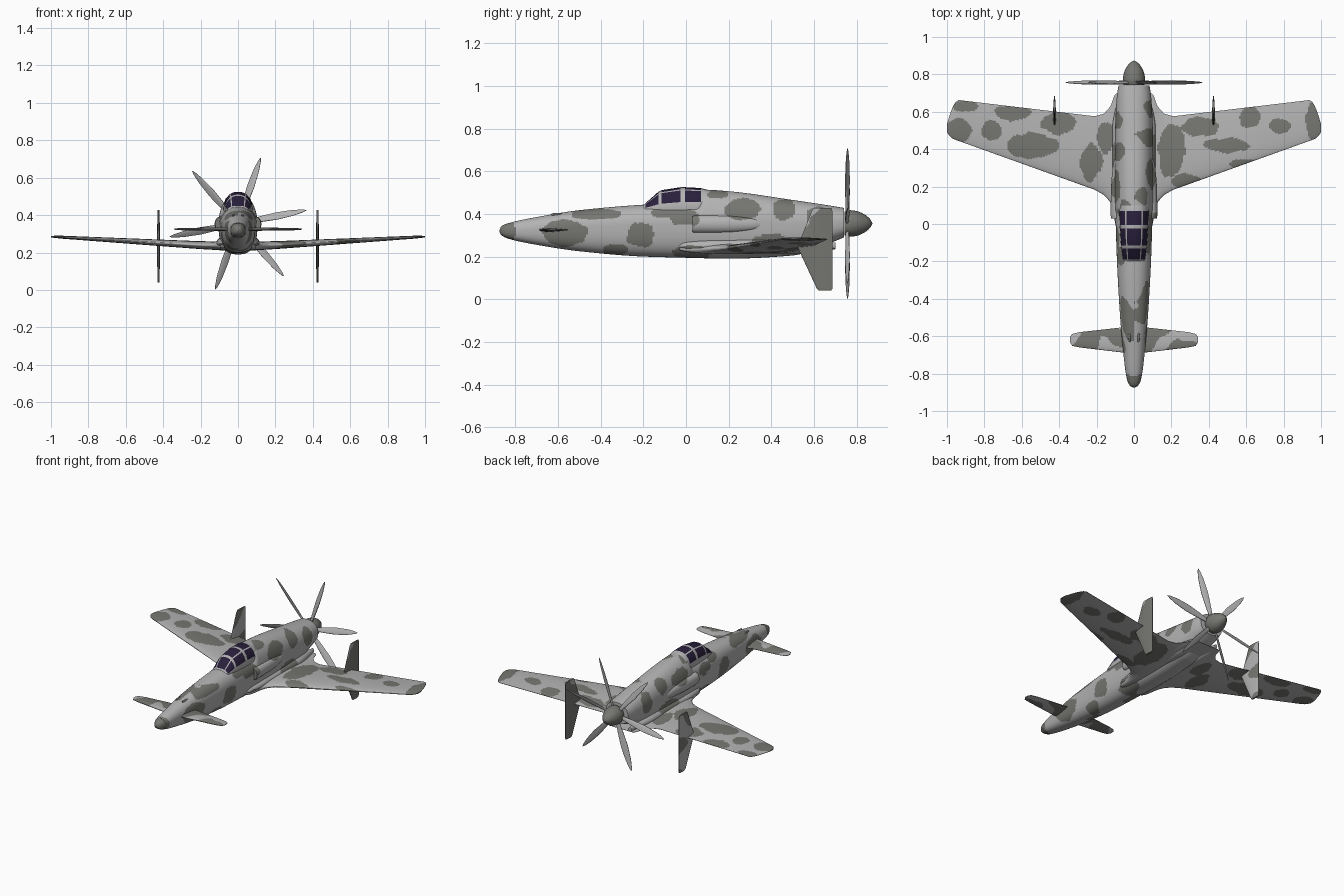
import bpy, bmesh
from math import sin, cos, pi, radians, copysign
from mathutils import Vector, noise

if "Cube" in bpy.data.objects:
    bpy.data.objects.remove(bpy.data.objects["Cube"])


def material(name, colour):
    m = bpy.data.materials.new(name)
    m.use_nodes = True
    m.diffuse_color = (*colour, 1)
    m.node_tree.nodes["Principled BSDF"].inputs["Base Color"].default_value = (*colour, 1)
    return m


LIGHT = material("light_grey", (0.45, 0.45, 0.45))
DARK = material("dark_grey", (0.18, 0.18, 0.165))
GLASS = material("canopy_glass", (0.022, 0.014, 0.045))


def loft(name, rings, mats, rule=None, closed=True, angle=40):
    """Skin a row of point rings; rule(centre) picks the material index."""
    bm = bmesh.new()
    vs = [[bm.verts.new(p) for p in ring] for ring in rings]
    n = len(vs[0])
    for a, b in zip(vs, vs[1:]):
        for i in range(n if closed else n - 1):
            j = (i + 1) % n
            bm.faces.new((a[i], a[j], b[j], b[i]))
    if closed:
        bm.faces.new(vs[0])
        bm.faces.new(vs[-1])
    bmesh.ops.recalc_face_normals(bm, faces=bm.faces)
    if rule:
        for f in bm.faces:
            f.material_index = int(rule(f.calc_center_median()))
    me = bpy.data.meshes.new(name)
    bm.to_mesh(me)
    bm.free()
    ob = bpy.data.objects.new(name, me)
    bpy.context.collection.objects.link(ob)
    for m in mats:
        me.materials.append(m)
    bpy.ops.object.select_all(action="DESELECT")
    ob.select_set(True)
    bpy.context.view_layer.objects.active = ob
    bpy.ops.object.shade_smooth_by_angle(angle=radians(angle))
    return ob


def sample(rows, t, smooth=True):
    """Interpolate a table by its first column without overshoot."""
    k = 0
    while k < len(rows) - 2 and t > rows[k + 1][0]:
        k += 1

    def slope(i, c):
        return (rows[i + 1][c] - rows[i][c]) / (rows[i + 1][0] - rows[i][0])

    def tangent(i, c):
        a, b = slope(max(i - 1, 0), c), slope(min(i, len(rows) - 2), c)
        return 0 if a * b <= 0 else 2 * a * b / (a + b)

    h = rows[k + 1][0] - rows[k][0]
    u = (t - rows[k][0]) / h
    out = []
    for c in range(1, len(rows[0])):
        p, q = rows[k][c], rows[k + 1][c]
        if smooth:
            out.append(p * (1 + 2 * u) * (1 - u) ** 2 + q * u * u * (3 - 2 * u)
                       + h * tangent(k, c) * u * (1 - u) ** 2
                       - h * tangent(k + 1, c) * u * u * (1 - u))
        else:
            out.append(p + (q - p) * u)
    return out


def power(v, n):
    return copysign(abs(v) ** (2 / n), v)


def spread(a, b, n):
    return [a + (b - a) * i / n for i in range(n + 1)]


# Camouflage rules: ellipses with wobbly edges, or plain noise
def blotch(a, b, blobs, p):
    wobble = 0.55 * noise.noise(p * 11) + 0.3 * noise.noise(p * 23)
    return max(1 - ((a - u) / r) ** 2 - ((b - v) / s) ** 2 for u, v, r, s in blobs) + wobble > 0


WING_BLOBS = [(-.94, .5, .07, .06), (-.9, .63, .07, .03), (-.64, .6, .1, .05), (-.55, .42, .13, .07),
              (-.4, .54, .09, .06), (-.23, .33, .06, .1), (-.15, .46, .05, .08), (-.76, .5, .05, .05),
              (.2, .4, .07, .15), (.35, .52, .1, .05), (.5, .42, .12, .04), (.63, .57, .06, .06),
              (.78, .52, .06, .04), (.97, .55, .05, .1), (.6, .32, .08, .03), (.28, .23, .08, .04)]
BODY_BLOBS = [(-.87, .32, .07, .08), (-.57, .31, .1, .06), (-.43, .4, .12, .025), (-.22, .3, .06, .07),
              (-.33, .23, .06, .03), (0, .38, .07, .04), (.03, .22, .1, .03), (.27, .42, .08, .05),
              (.46, .42, .05, .05), (.4, .27, .1, .04), (.62, .38, .05, .06), (-.1, .41, .06, .03),
              (.15, .49, .05, .02)]


def wing_camo(p):
    return blotch(p.x, p.y, WING_BLOBS, p)


def body_camo(p):
    shift = 0 if p.x > 0 or p.y < -0.75 else 0.07
    return blotch(p.y + shift, p.z, BODY_BLOBS, p)


def noise_camo(p):
    return noise.noise(p * 8 + Vector((3, 1, 2))) > 0.06


# Fuselage: y, top, bottom, half width, height of widest point
BODY = [(-.875, .322, .318, .003, .32), (-.865, .342, .3, .021, .32), (-.83, .357, .283, .038, .32),
        (-.7, .385, .255, .056, .325), (-.5, .417, .225, .074, .335), (-.2, .443, .2, .091, .345),
        (.05, .455, .193, .1, .35), (.085, .513, .192, .102, .35), (.2, .506, .19, .104, .35),
        (.5, .465, .205, .101, .35), (.68, .438, .265, .092, .355), (.74, .428, .29, .083, .357)]


def body_ring(y, n=96):
    top, low, w, zc = sample(BODY, y)
    ring = []
    for i in range(n):
        a = 2 * pi * i / n
        e, h = (2.2, top - zc) if sin(a) > 0 else (2.6, zc - low)
        ring.append((w * power(cos(a), e), y, zc + h * power(sin(a), e)))
    return ring


stations = spread(-.875, -.83, 12) + spread(-.822, .74, 190)
loft("fuselage", [body_ring(y) for y in stations], [LIGHT, DARK], body_camo)
loft("nose_seam", [[(x * s, y, .32 + (z - .32) * s) for x, y, z in body_ring(yy, 48)]
                   for yy, s in ((-.832, .98), (-.831, 1.02), (-.828, 1.02), (-.827, .98))], [DARK])

# Canopy: y, top, half width, sill; panes lie between frame strips
CANOPY = [(-.205, .436, .05, .418), (-.19, .45, .06, .42), (-.13, .503, .068, .424),
          (-.115, .511, .07, .425), (-.025, .525, .076, .43), (-.005, .525, .077, .43),
          (.07, .521, .08, .432), (.1, .513, .078, .434)]
half = [0, 13, 34, 55, 62, 76, 90]
angles = half + [180 - a for a in reversed(half[:-1])]
rings = []
for y, top, w, sill in CANOPY:
    arc = [(w * power(cos(radians(a)), 2.25), y, sill + (top - sill) * power(sin(radians(a)), 2.25))
           for a in angles]
    rings.append([(w * .95, y, sill - .03)] + arc + [(-w * .95, y, sill - .03)])
canopy = loft("canopy", rings, [LIGHT, GLASS], closed=False)
strips = len(rings[0]) - 1
for i, f in enumerate(canopy.data.polygons):
    bay, strip = divmod(i, strips)
    edge = min(strip, strips - 1 - strip)
    f.material_index = int(bay in (1, 3, 5) and edge in (2, 3, 5, 6))


# Flying surfaces: span, leading edge, trailing edge, offset, thickness
def surface(name, rows, place, mats, rule=None, spans=60, n=48):
    rings = []
    for s in spread(rows[0][0], rows[-1][0], spans):
        le, te, off, th = sample(rows, s, False)
        ring = []
        for i in range(n):
            a = 2 * pi * i / n
            c = (1 - cos(a)) / 2
            t = th * 1.3 * c ** .5 * (1 - c) + .001
            ring.append(place(s, le + (te - le) * c, off + copysign(t, sin(a))))
        rings.append(ring)
    return loft(name, rings, mats, rule, angle=50)


def both_sides(rows):
    return [(-r[0], *r[1:]) for r in reversed(rows)] + rows


WING = [(.02, -.04, .7, .235, .045), (.09, -.03, .7, .235, .045), (.105, .06, .69, .236, .045),
        (.125, .115, .63, .237, .044), (.16, .155, .59, .238, .042), (.21, .183, .576, .24, .04),
        (.94, .445, .663, .282, .014), (.96, .452, .645, .283, .012), (.98, .463, .6, .284, .01),
        (1, .49, .535, .285, .005)]
CANARD = [(.02, -.692, -.548, .325, .018), (.29, -.66, -.578, .325, .011),
          (.33, -.652, -.588, .325, .007), (.342, -.632, -.602, .325, .003)]
FIN = [(.04, .622, .68, 0, .008), (.05, .613, .686, 0, .01), (.245, .522, .686, 0, .014),
       (.415, .59, .686, 0, .01), (.427, .6, .682, 0, .008)]


def flat(s, c, t):
    return (s, c, t)


surface("wing", both_sides(WING), flat, [LIGHT, DARK], wing_camo, 260, 92)
surface("canard", both_sides(CANARD), flat, [LIGHT, DARK], noise_camo, 110, 48)


# Round lofts along y: y, x radius, z radius
def tube(name, rows, x, z, mats, rule=None, steps=40, n=40):
    rings = []
    for y in spread(rows[0][0], rows[-1][0], steps):
        rx, rz = sample(rows, y)
        rings.append([(x + rx * cos(2 * pi * i / n), y, z + rz * sin(2 * pi * i / n)) for i in range(n)])
    return loft(name, rings, mats, rule)


for side, sx in (("left", 1), ("right", -1)):
    surface(side + "_fin", FIN, lambda s, c, t: (sx * .425 + t, c, s), [LIGHT, DARK], noise_camo, 80, 50)
    tube(side + "_intake", [(.03, .028, .038), (.05, .031, .041), (.18, .029, .04), (.3, .02, .03),
                            (.37, .004, .01)], sx * .094, .352, [LIGHT, DARK],
         lambda p: p.y < .031 or body_camo(p), 60, 48)
    tube(side + "_wing_root_fairing", [(-.04, .008, .008), (0, .03, .022), (.15, .046, .032),
                                       (.5, .046, .036), (.7, .01, .015)], sx * .07, .25,
         [LIGHT, DARK], body_camo, 70, 40)
    tube(side + "_gun_fairing", [(-.63, .005, .005), (-.6, .007, .008), (-.565, .003, .003)],
         sx * .025, .397, [DARK], None, 8, 12)

# Pusher propeller
tube("spinner", [(.742, .055, .055), (.77, .06, .062), (.8, .056, .058), (.84, .039, .04),
                 (.863, .02, .02), (.873, .002, .002)], 0, .355, [DARK])
BLADE = [(.03, -.009, .009, 0, .012), (.12, -.017, .017, 0, .009), (.21, -.022, .022, 0, .007),
         (.3, -.017, .017, 0, .005), (.355, -.008, .008, 0, .003), (.372, -.001, .001, 0, .001)]
for k in range(6):
    a = radians(11 + 60 * k)
    out, across = Vector((cos(a), 0, sin(a))), Vector((-sin(a), 0, cos(a)))
    pitch = radians(28)
    chord = across * cos(pitch) + Vector((0, sin(pitch), 0))
    normal = out.cross(chord)
    hub = Vector((0, .757, .355))
    surface("propeller_blade_%d" % (k + 1), BLADE,
            lambda s, c, t: hub + out * s + chord * c + normal * t, [LIGHT], None, 30, 20)
